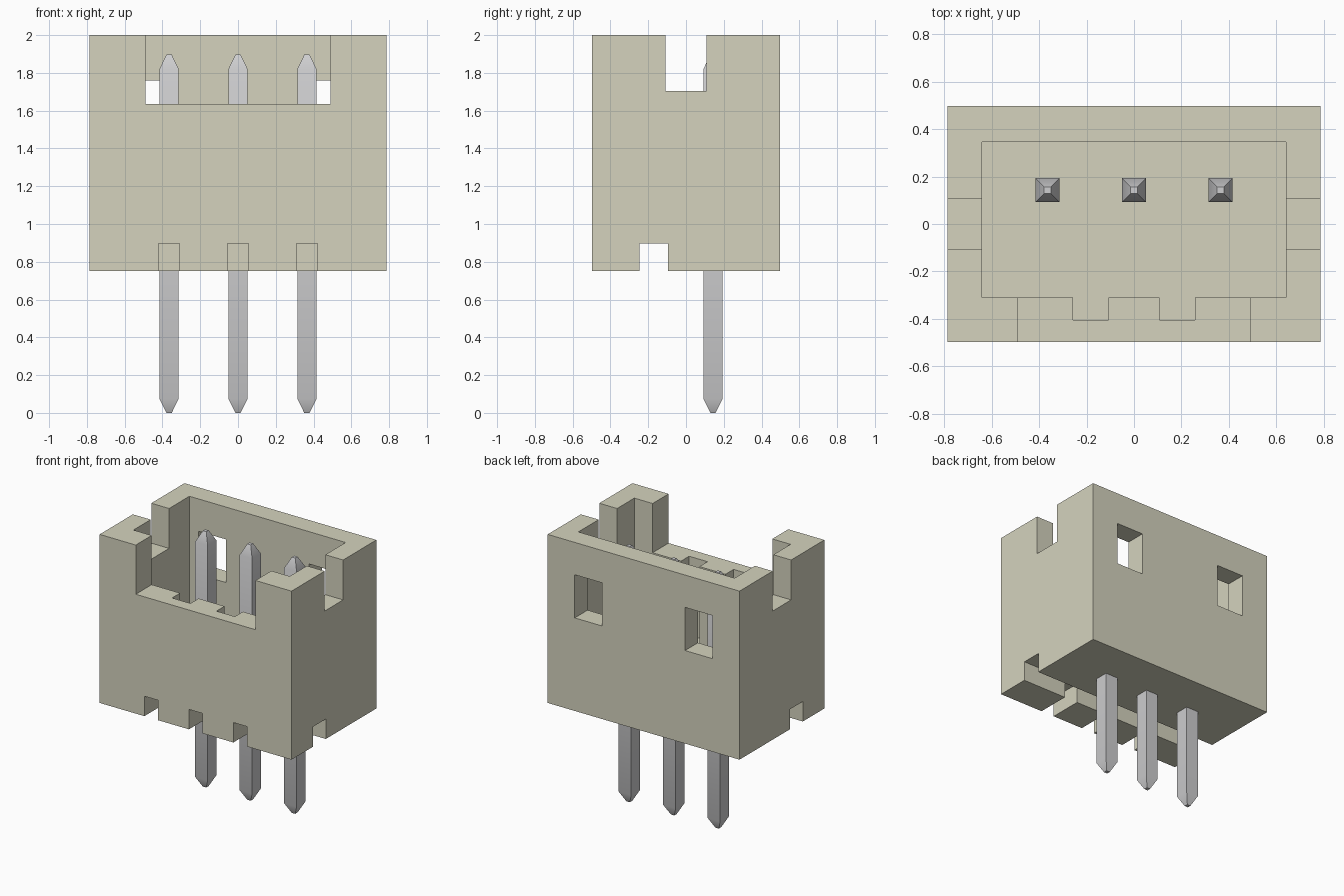
import bpy, bmesh, math

cube = bpy.data.objects.get("Cube")
if cube:
    bpy.data.objects.remove(cube, do_unlink=True)


def material(name, rgb):
    m = bpy.data.materials.new(name)
    m.use_nodes = True
    m.diffuse_color = (*rgb, 1)
    m.node_tree.nodes["Principled BSDF"].inputs["Base Color"].default_value = (*rgb, 1)
    return m


IVORY = material("ivory plastic", (0.66, 0.65, 0.515))
STEEL = material("grey metal", (0.62, 0.62, 0.63))


def loft(name, rings, mat):
    """Closed solid through a stack of matching rings."""
    bm = bmesh.new()
    loops = [[bm.verts.new(p) for p in ring] for ring in rings]
    n = len(loops[0])
    bm.faces.new(loops[0])
    bm.faces.new(loops[-1])
    for a, b in zip(loops, loops[1:]):
        for i in range(n):
            j = (i + 1) % n
            bm.faces.new((a[i], a[j], b[j], b[i]))
    bmesh.ops.recalc_face_normals(bm, faces=bm.faces)
    me = bpy.data.meshes.new(name)
    bm.to_mesh(me)
    bm.free()
    me.materials.append(mat)
    ob = bpy.data.objects.new(name, me)
    bpy.context.collection.objects.link(ob)
    return ob


def prism(name, outline, z0, z1):
    return loft(name, [[(x, y, z) for x, y in outline] for z in (z0, z1)], IVORY)


def rect(x0, x1, y0, y1):
    return [(x0, y0), (x1, y0), (x1, y1), (x0, y1)]


def select_only(ob):
    bpy.ops.object.select_all(action='DESELECT')
    ob.select_set(True)
    bpy.context.view_layer.objects.active = ob


def cut(target, cutter):
    cutter.hide_render = True
    mod = target.modifiers.new("cut", 'BOOLEAN')
    mod.operation = 'DIFFERENCE'
    mod.solver = 'EXACT'
    mod.object = cutter
    select_only(target)
    bpy.ops.object.modifier_apply(modifier=mod.name)
    bpy.data.objects.remove(cutter, do_unlink=True)


PIN_X = (-0.365, 0, 0.365)
housing = prism("housing", rect(-0.787, 0.787, -0.497, 0.497), 0.75, 2.0)

# cavity with two key grooves in the front wall
half = [(0.107, -0.31), (0.107, -0.405), (0.258, -0.405), (0.258, -0.31),
        (0.641, -0.31), (0.641, 0.346)]
cavity = half + [(-x, y) for x, y in reversed(half)]
cut(housing, prism("cavity_cutter", cavity, 1.05, 2.2))

# front opening and side slots
cut(housing, prism("front_notch_cutter", rect(-0.491, 0.491, -0.7, -0.1), 1.635, 2.2))
cut(housing, prism("side_slot_cutter", rect(-1, 1, -0.108, 0.108), 1.704, 2.2))

# back windows
for s in (-1, 1):
    x0, x1 = sorted((s * 0.34, s * 0.565))
    cut(housing, prism("window_cutter", rect(x0, x1, 0.25, 0.7), 1.44, 1.76))

# underside channel with a vent to the front at each pin
vents = [(-1, -0.095), (-1, -0.245)]
for x in PIN_X:
    vents += [(x - 0.055, -0.245), (x - 0.055, -0.7), (x + 0.055, -0.7), (x + 0.055, -0.245)]
vents += [(1, -0.245), (1, -0.095)]
cut(housing, prism("underside_cutter", vents, 0.5, 0.898))

# pins with tapered ends
for name, x in zip(("right_pin", "middle_pin", "left_pin"), PIN_X):
    rings = []
    for z, h in ((0, 0.014), (0.075, 0.051), (1.82, 0.051), (1.897, 0.014)):
        rings.append([(px, py, z) for px, py in rect(x - h, x + h, 0.143 - h, 0.143 + h)])
    pin = loft(name, rings, STEEL)
    select_only(pin)
    bpy.ops.object.shade_smooth_by_angle(angle=math.radians(30))
